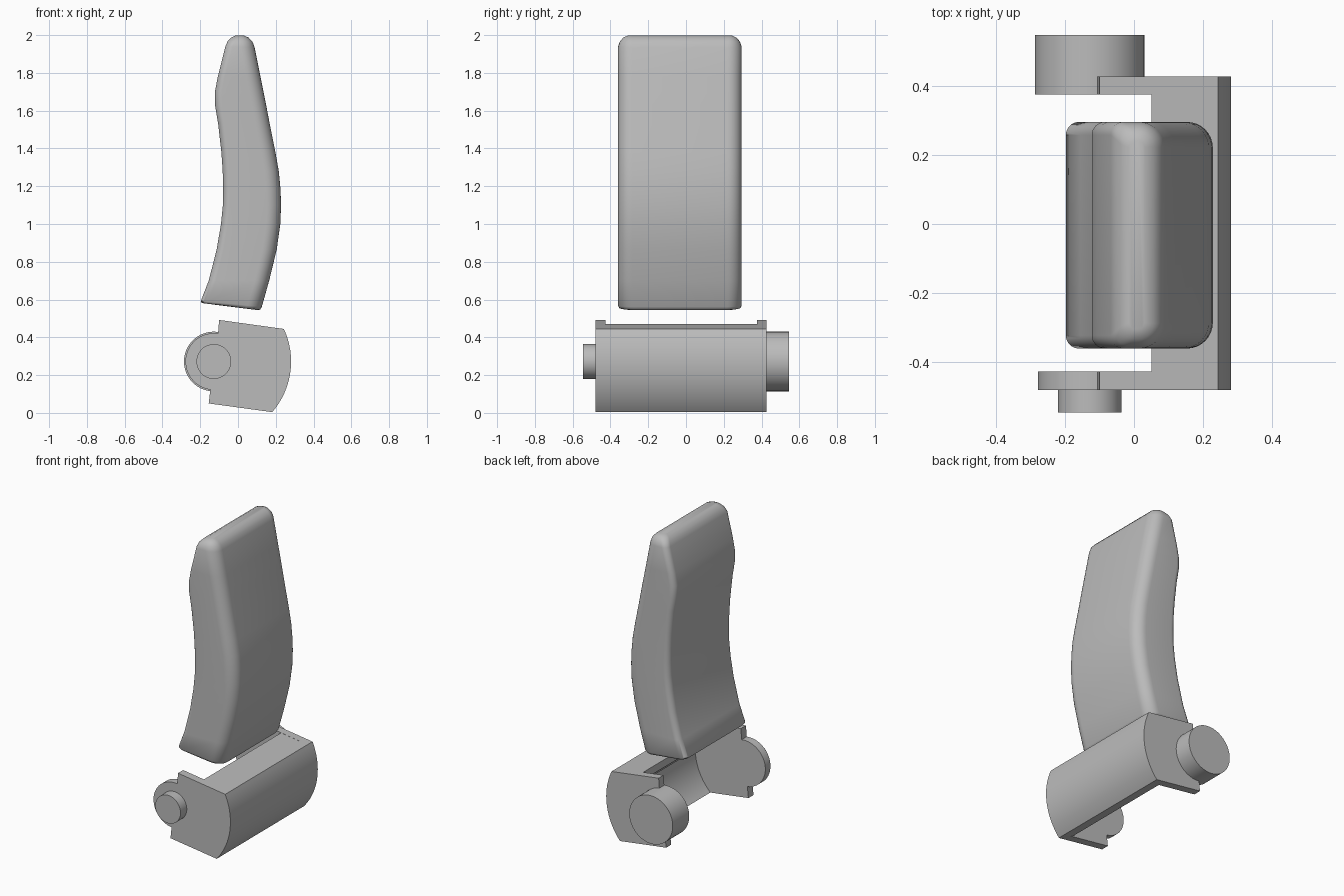
import bpy, bmesh
from math import sin, cos, pi, radians, atan2

cube = bpy.data.objects.get("Cube")
if cube:
    bpy.data.objects.remove(cube, do_unlink=True)

grey = bpy.data.materials.new("plain grey")
grey.use_nodes = True
grey.diffuse_color = (0.5, 0.5, 0.5, 1)
grey.node_tree.nodes["Principled BSDF"].inputs["Base Color"].default_value = (0.5, 0.5, 0.5, 1)

PIVOT = (-0.128, 0.272)


def finish(bm, name, angle=30):
    bmesh.ops.recalc_face_normals(bm, faces=bm.faces)
    mesh = bpy.data.meshes.new(name)
    bm.to_mesh(mesh)
    bm.free()
    mesh.materials.append(grey)
    obj = bpy.data.objects.new(name, mesh)
    bpy.context.collection.objects.link(obj)
    bpy.ops.object.select_all(action='DESELECT')
    obj.select_set(True)
    bpy.context.view_layer.objects.active = obj
    bpy.ops.object.shade_smooth_by_angle(angle=radians(angle))
    return obj


def loft(rings, name, angle=30):
    """Skin a stack of equal rings and cap both ends."""
    bm = bmesh.new()
    loops = [[bm.verts.new(p) for p in ring] for ring in rings]
    n = len(loops[0])
    for a, b in zip(loops, loops[1:]):
        for i in range(n):
            j = (i + 1) % n
            bm.faces.new((a[i], a[j], b[j], b[i]))
    bm.faces.new(loops[0])
    bm.faces.new(loops[-1])
    return finish(bm, name, angle)


def extrude(profile, y0, y1, name):
    return loft([[(x, y, z) for x, z in profile] for y in (y0, y1)], name)


def arc(radius, start, end, steps=24):
    """Points around the pivot, angles in radians."""
    angles = [start + (end - start) * i / steps for i in range(steps + 1)]
    return [(PIVOT[0] + radius * cos(a), PIVOT[1] + radius * sin(a)) for a in angles]


def angle_to(x, z):
    return atan2(z - PIVOT[1], x - PIVOT[0])


# Side plates with a round ear about the pivot
outer = arc(0.409, angle_to(0.24, 0.443), angle_to(0.18, 0.005))
ear = arc(0.15, angle_to(-0.147, 0.12) + 2 * pi, angle_to(-0.105, 0.425), 32)
plate = [(-0.10, 0.492)] + outer + [(-0.155, 0.05)] + ear
extrude(plate, -0.48, -0.427, "front_plate")
extrude(plate, 0.375, 0.427, "back_plate")

# Curved wall joining the plates, thick at the top and thin below
inner = arc(0.36, angle_to(0.12, 0.014), angle_to(0.21, 0.27), 16)
wall = [(0.05, 0.47)] + outer + inner + [(0.16, 0.32), (0.05, 0.42)]
extrude(wall, -0.427, 0.375, "curved_wall")

# Pivot pins
extrude(arc(0.092, 0, 2 * pi * 47 / 48, 47), -0.545, -0.48, "front_pin")
extrude(arc(0.158, 0, 2 * pi * 63 / 64, 63), 0.375, 0.546, "back_pin")

# Curved grip: left x, left z, right x, right z, inset at the ends
stations = [
    (-0.180, 0.580, 0.105, 0.544, 0.020),
    (-0.192, 0.582, 0.118, 0.547, 0.007),
    (-0.197, 0.592, 0.126, 0.562, 0),
    (-0.155, 0.700, 0.165, 0.700, 0),
    (-0.113, 0.865, 0.205, 0.865, 0),
    (-0.090, 1.000, 0.224, 1.000, 0),
    (-0.080, 1.100, 0.228, 1.100, 0),
    (-0.079, 1.185, 0.225, 1.185, 0),
    (-0.081, 1.280, 0.216, 1.280, 0),
    (-0.088, 1.380, 0.198, 1.380, 0),
    (-0.105, 1.530, 0.168, 1.530, 0),
    (-0.122, 1.630, 0.149, 1.630, 0),
    (-0.122, 1.700, 0.135, 1.700, 0),
    (-0.107, 1.780, 0.119, 1.780, 0),
    (-0.067, 1.940, 0.088, 1.935, 0),
    (-0.055, 1.967, 0.077, 1.965, 0.010),
    (-0.036, 1.987, 0.056, 1.987, 0.028),
    (-0.014, 1.998, 0.030, 1.998, 0.053),
]


def grip_ring(xl, zl, xr, zr, inset):
    width = xr - xl
    y0, y1 = -0.36 + inset, 0.295 - inset
    big, small = min(0.075, width * 0.48), min(0.038, width * 0.48)
    corners = [(xr - big, y1 - big, big, 0), (xl + small, y1 - small, small, 1),
               (xl + small, y0 + small, small, 2), (xr - big, y0 + big, big, 3)]
    ring = []
    for cx, cy, r, quarter in corners:
        for i in range(9):
            a = (quarter + i / 8) * pi / 2
            x = cx + r * cos(a)
            ring.append((x, cy + r * sin(a), zl + (zr - zl) * (x - xl) / width))
    return ring


loft([grip_ring(*s) for s in stations], "grip", 50)
